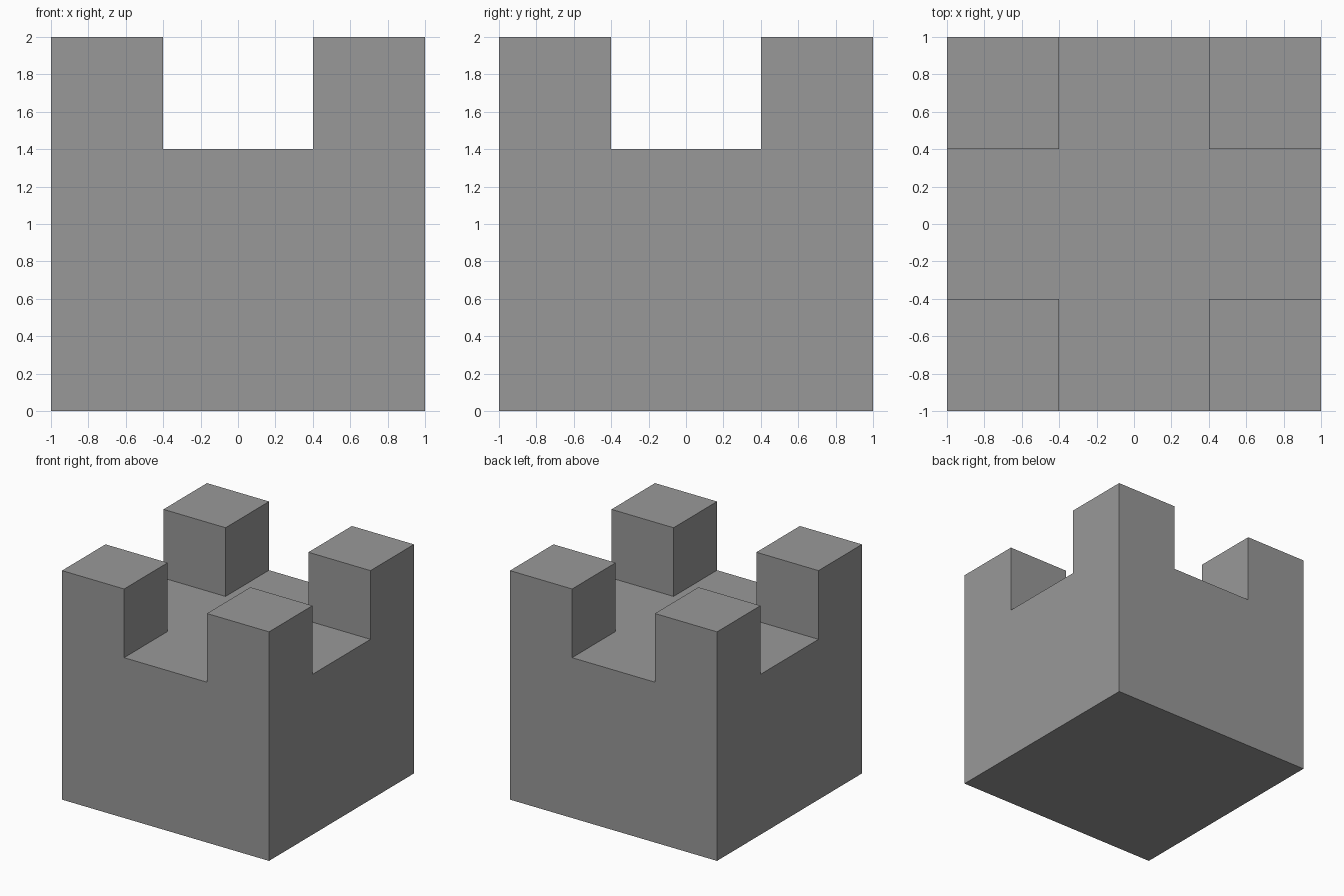
import bpy, bmesh, math
from mathutils import Matrix, Vector

if "Cube" in bpy.data.objects:
    bpy.data.objects.remove(bpy.data.objects["Cube"])

HALF, NOTCH = 1.0, 0.4        # half width of the block, half width of the gaps
DECK, TOP = 1.4, 2.0          # height of the sunken floor and of the corner posts

# Solid block up to the floor of the gaps
bm = bmesh.new()
bmesh.ops.create_cube(bm, size=1.0, matrix=Matrix.Translation((0, 0, DECK / 2))
                      @ Matrix.Diagonal((2 * HALF, 2 * HALF, DECK, 1)))

# Cut lines marking out the corner squares
for axis in (Vector((1, 0, 0)), Vector((0, 1, 0))):
    for side in (-1, 1):
        bmesh.ops.bisect_plane(bm, geom=bm.verts[:] + bm.edges[:] + bm.faces[:],
                               plane_co=axis * side * NOTCH, plane_no=axis)

# Corner posts raised from the block
corners = []
for f in bm.faces:
    c = f.calc_center_median()
    if f.normal.z > 0.9 and abs(c.x) > NOTCH and abs(c.y) > NOTCH:
        corners.append(f)
raised = bmesh.ops.extrude_discrete_faces(bm, faces=corners)["faces"]
bmesh.ops.translate(bm, vec=(0, 0, TOP - DECK),
                    verts=list({v for f in raised for v in f.verts}))

# Merge flat areas into clean single faces
bmesh.ops.remove_doubles(bm, verts=bm.verts[:], dist=1e-5)
bmesh.ops.dissolve_limit(bm, angle_limit=math.radians(1),
                         verts=bm.verts[:], edges=bm.edges[:])
bmesh.ops.recalc_face_normals(bm, faces=bm.faces[:])

mesh = bpy.data.meshes.new("battlement_block")
bm.to_mesh(mesh)
bm.free()

# Dark grey stone
stone = bpy.data.materials.new("dark_grey")
stone.diffuse_color = (0.317, 0.317, 0.317, 1)
stone.use_nodes = True
stone.node_tree.nodes["Principled BSDF"].inputs["Base Color"].default_value = stone.diffuse_color
mesh.materials.append(stone)
bpy.context.collection.objects.link(bpy.data.objects.new("battlement_block", mesh))
